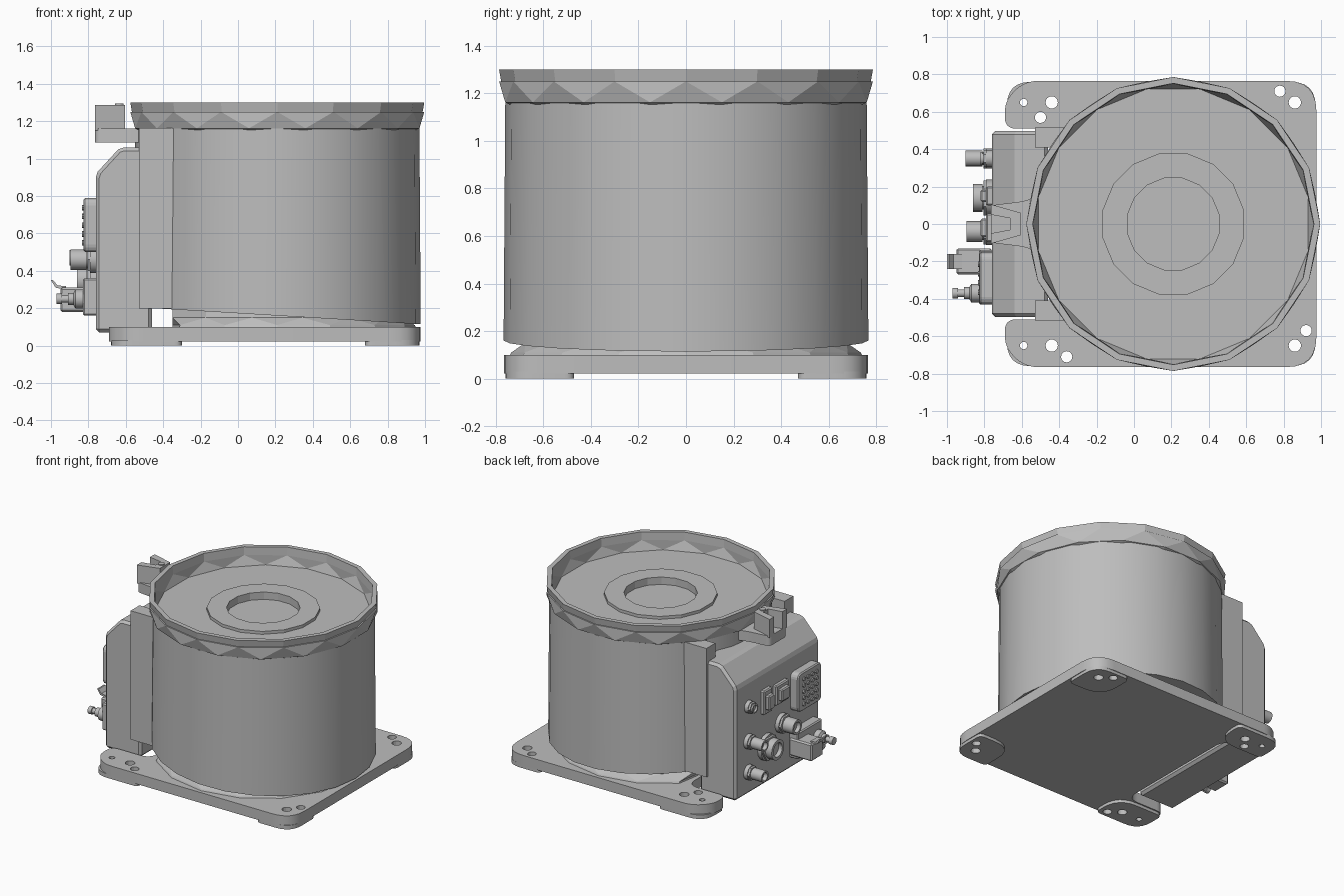
import bpy, bmesh, math
from mathutils import Vector

cube = bpy.data.objects.get("Cube")
if cube:
    bpy.data.objects.remove(cube, do_unlink=True)

grey = bpy.data.materials.new("plain_grey")
grey.use_nodes = True
GREY = (0.51, 0.51, 0.51, 1)
grey.diffuse_color = GREY
grey.node_tree.nodes["Principled BSDF"].inputs["Base Color"].default_value = GREY

CX = 0.21        # axis of the drum
FACE = -0.76     # connector face


def finish(name, bm, smooth=0):
    bmesh.ops.recalc_face_normals(bm, faces=bm.faces[:])
    mesh = bpy.data.meshes.new(name)
    bm.to_mesh(mesh)
    bm.free()
    mesh.materials.append(grey)
    ob = bpy.data.objects.new(name, mesh)
    bpy.context.collection.objects.link(ob)
    if smooth:
        select(ob)
        bpy.ops.object.shade_smooth_by_angle(angle=math.radians(smooth))
    return ob


def select(ob):
    bpy.ops.object.select_all(action="DESELECT")
    ob.select_set(True)
    bpy.context.view_layer.objects.active = ob


def apply_modifier(ob, kind, **settings):
    mod = ob.modifiers.new(kind.lower(), kind)
    for key, value in settings.items():
        setattr(mod, key, value)
    select(ob)
    bpy.ops.object.modifier_apply(modifier=mod.name)


def rounded(corners, steps=6):
    """Outline from (u, v, radius) corners, each rounded by a short curve."""
    out = []
    for i, (u, v, r) in enumerate(corners):
        p = Vector((u, v))
        a = (Vector(corners[i - 1][:2]) - p).normalized() * r
        b = (Vector(corners[(i + 1) % len(corners)][:2]) - p).normalized() * r
        if r == 0:
            out.append(p)
            continue
        for k in range(steps + 1):
            t = k / steps
            out.append(p + a * (1 - t) ** 2 + b * t ** 2)
    return out


def prism(name, outline, lo, hi, axis="z", bevel=0, smooth=0):
    """Extrude an outline along x (y, z), y (x, z) or z (x, y)."""
    place = {"x": lambda u, v, w: (w, u, v),
             "y": lambda u, v, w: (u, w, v),
             "z": lambda u, v, w: (u, v, w)}[axis]
    bm = bmesh.new()
    a = [bm.verts.new(place(p[0], p[1], lo)) for p in outline]
    b = [bm.verts.new(place(p[0], p[1], hi)) for p in outline]
    bm.faces.new(a)
    bm.faces.new(b)
    for i in range(len(a)):
        bm.faces.new((a[i - 1], a[i], b[i], b[i - 1]))
    ob = finish(name, bm, smooth)
    if bevel:
        apply_modifier(ob, "BEVEL", width=bevel, segments=1, limit_method="ANGLE")
    return ob


def box(name, x, y, z, bevel=0):
    return prism(name, [(x[0], y[0]), (x[1], y[0]), (x[1], y[1]), (x[0], y[1])],
                 z[0], z[1], bevel=bevel)


def lathe(name, rings, sides, place, smooth=0, adjust=None):
    """Stack of (radius, height, half-step twist) rings, capped at both ends."""
    bm = bmesh.new()
    loops = []
    for r, h, twist in rings:
        loop = []
        for k in range(sides):
            t = 2 * math.pi * (k + twist / 2) / sides
            p = place(r * math.cos(t), r * math.sin(t), h)
            loop.append(bm.verts.new(adjust(*p) if adjust else p))
        loops.append(loop)
    for (a, b, ra, rb) in zip(loops, loops[1:], rings, rings[1:]):
        for k in range(sides):
            n = (k + 1) % sides
            if ra[2] == rb[2]:
                bm.faces.new((a[k], a[n], b[n], b[k]))
            elif ra[2] > rb[2]:
                bm.faces.new((a[k], b[n], b[k]))
                bm.faces.new((a[k], a[n], b[n]))
            else:
                bm.faces.new((a[k], a[n], b[k]))
                bm.faces.new((a[n], b[n], b[k]))
    bm.faces.new(loops[0])
    bm.faces.new(loops[-1])
    return finish(name, bm, smooth)


def upright(u, v, h):
    return (CX + u, v, h)


def plug(name, y, z, rings, sides=16):
    """Round fitting on the connector face; heights are distances outward."""
    return lathe(name, [(r, h, 0) for r, h in rings], sides,
                 lambda u, v, h: (FACE - h, y + u, z + v), smooth=30)


# Base plate with a notch on the connector side
half = [(0.975, 0.765, 0.16), (-0.60, 0.765, 0.09), (-0.69, 0.65, 0.05),
        (-0.69, 0.51, 0.06), (-0.37, 0.51, 0.09)]
outline = half + [(x, -y, r) for x, y, r in reversed(half)]
plate = prism("base_plate", rounded(outline), 0.022, 0.10, smooth=30)

# Corner feet
feet = []
for s, side in ((1, "back"), (-1, "front")):
    for end, x0, x1, inner in (("left", 0.97, 0.68, 0.47), ("right", -0.68, -0.30, 0.52)):
        pts = [(x0, s * 0.76, 0.13), (x1, s * 0.76, 0.04),
               (x1, s * inner, 0.16), (x0, s * inner, 0.04)]
        feet.append(prism(f"{side}_{end}_foot", rounded(pts), 0, 0.03, smooth=30))

# Mounting holes
holes = [(-0.59, 0.65, 0.02), (-0.44, 0.65, 0.033), (-0.50, 0.57, 0.03),
         (0.78, 0.71, 0.03), (0.86, 0.65, 0.033), (-0.59, -0.65, 0.02),
         (-0.44, -0.65, 0.033), (-0.36, -0.71, 0.03), (0.92, -0.57, 0.03),
         (0.86, -0.65, 0.033)]
for hx, hy, hr in holes:
    cutter = lathe("hole_cutter", [(hr, -0.1, 0), (hr, 0.2, 0)], 16,
                   lambda u, v, h: (hx + u, hy + v, h))
    cutter.hide_render = True
    for ob in [plate] + [f for f in feet if f.name.startswith("back") == (hy > 0)
                         and ("left" in f.name) == (hx > 0)]:
        apply_modifier(ob, "BOOLEAN", operation="DIFFERENCE", object=cutter, solver="EXACT")
    bpy.data.objects.remove(cutter, do_unlink=True)

# Faceted pedestal between plate and drum
lathe("pedestal", [(0.745, 0.09, 0), (0.735, 0.11, 0), (0.69, 0.15, 1), (0.67, 0.26, 1)], 16,
      upright, adjust=lambda x, y, z: (max(x, -0.35), y, z))


# Drum with a slanted lower edge and a hollow top
def slant(x, y, z):
    return (x, y, 0.205 - 0.06 * (x + 0.53) if z < 0.5 else z)


lathe("drum", [(0.767, 0.15, 0), (0.76, 1.16, 0), (0.70, 1.16, 0), (0.70, 1.12, 0)],
      24, upright, smooth=30, adjust=slant)

# Flared rim, recessed top, raised ring and centre recess
lathe("top_rim", [(0.70, 1.125, 1), (0.775, 1.162, 1), (0.786, 1.25, 0), (0.777, 1.25, 0),
                  (0.786, 1.30, 0), (0.752, 1.30, 0), (0.748, 1.24, 0), (0.735, 1.168, 1),
                  (0.385, 1.168, 1), (0.385, 1.19, 1), (0.25, 1.19, 1), (0.25, 1.135, 1)],
      16, upright)

# Side wings joining drum and connector housing
for s, side in ((1, "back"), (-1, "front")):
    box(f"{side}_wing", (-0.53, -0.33), sorted((s * 0.41, s * 0.515)), (0.2, 1.165))

# Connector housing with sloped upper edge
prism("connector_housing", [(FACE, 0.07), (-0.46, 0.07), (-0.46, 1.06), (-0.61, 1.06),
                            (-0.64, 1.05), (-0.75, 0.93), (FACE, 0.90)],
      -0.497, 0.497, "y", bevel=0.018)

# Bracket on top of the housing
arm = [(-0.42, 0.16, 0), (-0.53, 0.14, 0), (-0.60, 0.12, 0.03), (-0.765, 0.10, 0.03)]
prism("bracket_arm", rounded(arm + [(x, -y, r) for x, y, r in reversed(arm)]), 1.085, 1.16)
for s, side in ((1, "back"), (-1, "front")):
    prism(f"{side}_bracket_prong", [(-0.605, 0), (-0.605, s * 0.06), (-0.765, s * 0.105),
                                    (-0.765, s * 0.05), (-0.66, s * 0.03), (-0.66, 0)],
          1.15, 1.288)
lathe("bracket_screw", [(0.022, 1.2, 0), (0.022, 1.295, 0)], 12,
      lambda u, v, h: (-0.635 + u, v, h), smooth=30)

# Large pin connector
prism("pin_connector", rounded([(-0.43, 0.50, 0.04), (-0.15, 0.50, 0.04),
                                (-0.15, 0.79, 0.04), (-0.43, 0.79, 0.04)], 3),
      FACE - 0.065, FACE + 0.01, "x", bevel=0.008)
for i in range(4):
    for j in range(5):
        plug("connector_pin", -0.365 + i * 0.05, 0.55 + j * 0.047,
             [(0.015, 0.05), (0.015, 0.075)], 8)

# Small rectangular sockets
for name, y, z, w, h in (("wide_socket", -0.02, 0.70, 0.075, 0.075),
                         ("tall_socket", 0.15, 0.70, 0.05, 0.09)):
    box(name, (FACE - 0.03, FACE + 0.01), (y - w, y + w), (z - h, z + h), 0.008)
    box(name + "_shell", (FACE - 0.06, FACE), (y - w * 0.65, y + w * 0.65),
        (z - h * 0.6, z + h * 0.6), 0.008)

# Round fittings
for name, y, z, r, length in (("upper_jack", 0.35, 0.73, 0.035, 0.06),
                              ("middle_jack", 0.35, 0.47, 0.042, 0.14),
                              ("lower_jack", 0.35, 0.24, 0.042, 0.14),
                              ("centre_socket", -0.04, 0.46, 0.055, 0.135),
                              ("large_socket", 0.14, 0.35, 0.075, 0.10)):
    plug(name, y, z, [(r * 1.3, -0.01), (r * 1.3, 0.03), (r * 0.85, 0.03),
                      (r * 0.85, 0.05), (r, 0.05), (r, length),
                      (r * 0.7, length), (r * 0.7, length - 0.03)])
    plug(name + "_nut", y, z, [(r * 1.25, 0.03), (r * 1.25, 0.045)], 6)

# Power plug with bent latch
box("power_plate", (FACE - 0.07, FACE + 0.01), (-0.43, -0.14), (0.16, 0.36), 0.008)
box("power_plug", (FACE - 0.19, FACE), (-0.27, -0.13), (0.18, 0.31), 0.01)
prism("plug_latch", [(-0.92, 0.30), (-0.975, 0.31), (-1.0, 0.35), (-0.988, 0.35),
                     (-0.965, 0.322), (-0.92, 0.318)], -0.24, -0.16, "y")

# Cable gland
plug("cable_gland", -0.37, 0.25, [(0.05, 0.05), (0.05, 0.11), (0.032, 0.12), (0.032, 0.15),
                                 (0.02, 0.15), (0.02, 0.18), (0.028, 0.18), (0.028, 0.21)])
